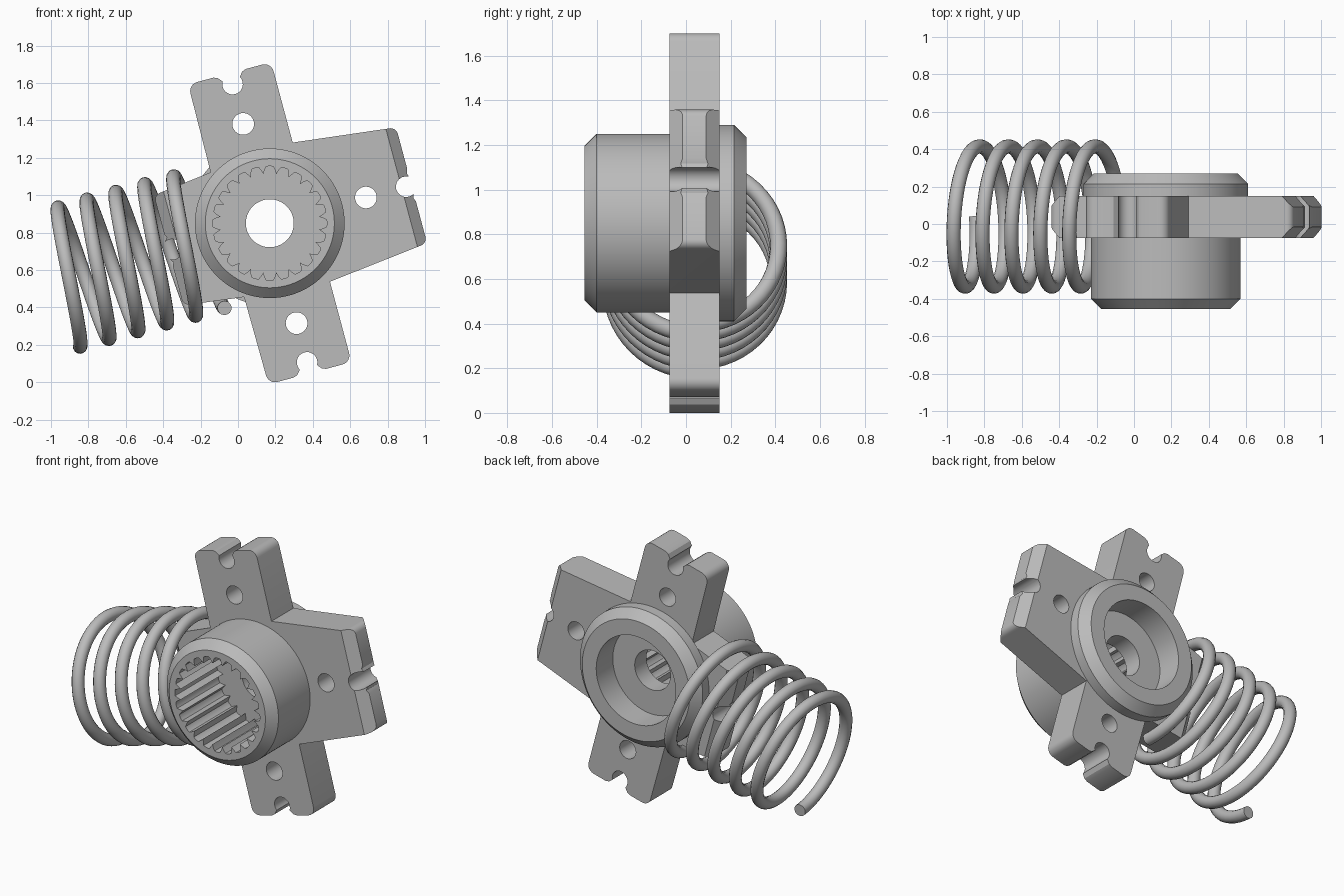
import bpy, bmesh, math
from math import sin, cos, pi, radians
from mathutils import Matrix

cube = bpy.data.objects.get("Cube")
if cube:
    bpy.data.objects.remove(cube, do_unlink=True)

# Single metal colour
grey = bpy.data.materials.new("grey metal")
grey.use_nodes = True
GREY = (0.5, 0.5, 0.5, 1)
grey.diffuse_color = GREY
grey.node_tree.nodes["Principled BSDF"].inputs["Base Color"].default_value = GREY

# Shared frame: local x, y lie in the tilted plate, local z points to the front
FRAME = (Matrix.Translation((0.17, 0, 0.85)) @ Matrix.Rotation(radians(-15), 4, 'Y')
         @ Matrix.Rotation(radians(90), 4, 'X'))
PLATE_Z, PLATE_HALF = -0.0375, 0.1125


def finish(obj, angle=30):
    """Move the part into the tilted frame, colour and shade it."""
    obj.data.transform(FRAME)
    obj.data.materials.clear()
    obj.data.materials.append(grey)
    activate(obj)
    bpy.ops.object.shade_smooth_by_angle(angle=radians(angle))


def activate(obj):
    bpy.ops.object.select_all(action='DESELECT')
    obj.select_set(True)
    bpy.context.view_layer.objects.active = obj


def curve_mesh(name, loops, cyclic, **settings):
    """Make poly splines into a curve and convert it to a mesh object."""
    cu = bpy.data.curves.new(name, 'CURVE')
    for key, value in settings.items():
        setattr(cu, key, value)
    for pts in loops:
        sp = cu.splines.new('POLY')
        sp.points.add(len(pts) - 1)
        for p, co in zip(sp.points, pts):
            p.co = (*co, 1)
        sp.use_cyclic_u = cyclic
    obj = bpy.data.objects.new(name, cu)
    bpy.context.collection.objects.link(obj)
    activate(obj)
    bpy.ops.object.convert(target='MESH')
    return bpy.context.view_layer.objects.active


def circle(x, y, r, n=40):
    return [(x + r * cos(2 * pi * i / n), y + r * sin(2 * pi * i / n), 0) for i in range(n)]


def arm(angle, length, width, corner, notch_in, base=()):
    """Outline of one arm: base, rounded corner, notch, then the mirrored half."""
    half = list(base)
    for i in range(7):
        t = pi / 2 * i / 6
        half.append((length - corner + corner * sin(t), -width + corner - corner * cos(t)))
    half += [(length, -0.09), (length - 0.008, -0.068)]
    for i in range(11):
        t = radians(-60 - 12 * i)
        half.append((length - notch_in + 0.055 * cos(t), 0.055 * sin(t)))
    full = half + [(a, -b) for a, b in reversed(half[:-1])]
    c, s = cos(angle), sin(angle)
    return [(a * c - b * s, a * s + b * c, 0) for a, b in full]


# Four-armed plate with bolt holes
RIGHT, LEFT = 0.785, 0.56
outline = (arm(0, RIGHT, 0.325, 0.04, 0.03, [(0.23, -0.385)])
           + arm(pi / 2, 0.83, 0.23, 0.05, 0.06)
           + arm(pi, LEFT, 0.31, 0.04, 0.02, [(0.235, -0.345)])
           + arm(-pi / 2, 0.83, 0.23, 0.05, 0.06))
holes = [circle(0, 0, 0.36, 64), circle(0.532, 0, 0.058),
         circle(0, 0.55, 0.058), circle(0, -0.553, 0.058)]
plate = curve_mesh("mounting_plate", [outline] + holes, True,
                   dimensions='2D', fill_mode='BOTH', extrude=PLATE_HALF)
plate.data.transform(Matrix.Translation((0, 0, PLATE_Z)))

# Chamfer both faces of the right and left arm ends
bm = bmesh.new()
bm.from_mesh(plate.data)
bmesh.ops.remove_doubles(bm, verts=bm.verts[:], dist=0.0005)
for end in (RIGHT, -LEFT):
    side = math.copysign(1, end)
    for face in (-1, 1):
        bmesh.ops.bisect_plane(
            bm, geom=bm.verts[:] + bm.edges[:] + bm.faces[:], dist=0.0001,
            plane_co=(end - side * 0.055, 0, PLATE_Z + face * PLATE_HALF),
            plane_no=(side * 0.06, 0, face * 0.055), clear_outer=True)
        bmesh.ops.holes_fill(bm, edges=[e for e in bm.edges if e.is_boundary], sides=0)
bmesh.ops.recalc_face_normals(bm, faces=bm.faces[:])
bm.to_mesh(plate.data)
bm.free()
finish(plate)

# Hub: turned profile of (radius, depth), with a toothed front bore
TEETH, STEPS = 24, 8
SEGS = TEETH * STEPS
TOOTH = [0.305, 0.305, 0.303, 0.285, 0.265, 0.285, 0.303, 0.305]
profile = [(0.345, -0.455), (0.4, -0.4), (0.4, 0.15), (0.44, 0.15), (0.44, 0.215),
           (0.385, 0.27), (0.285, 0.27), (0.285, 0.1), (0.128, 0.1),
           (0.128, -0.02), (None, -0.02), (None, -0.455)]
bm = bmesh.new()
rings = []
for r, y in profile:
    ring = []
    for i in range(SEGS):
        rad = TOOTH[i % STEPS] if r is None else r
        t = 2 * pi * i / SEGS
        ring.append(bm.verts.new((rad * cos(t), rad * sin(t), -y)))
    rings.append(ring)
for k, ring in enumerate(rings):
    nxt = rings[(k + 1) % len(rings)]
    for i in range(SEGS):
        j = (i + 1) % SEGS
        bm.faces.new((ring[i], ring[j], nxt[j], nxt[i]))
bmesh.ops.recalc_face_normals(bm, faces=bm.faces[:])
me = bpy.data.meshes.new("toothed_hub")
bm.to_mesh(me)
bm.free()
hub = bpy.data.objects.new("toothed_hub", me)
bpy.context.collection.objects.link(hub)
finish(hub)

# Coil spring around the left arm
TURNS, PITCH, RADIUS, PER_TURN = 5, 0.16, 0.375, 56
path = []
for i in range(TURNS * PER_TURN + 1):
    t = i / PER_TURN
    a = 2 * pi * t
    path.append((-1.151 + PITCH * t, -RADIUS * cos(a), -0.04 + RADIUS * sin(a)))
spring = curve_mesh("coil_spring", [path], False, dimensions='3D', fill_mode='FULL',
                    bevel_depth=0.038, bevel_resolution=5, use_fill_caps=True)
finish(spring, 40)
